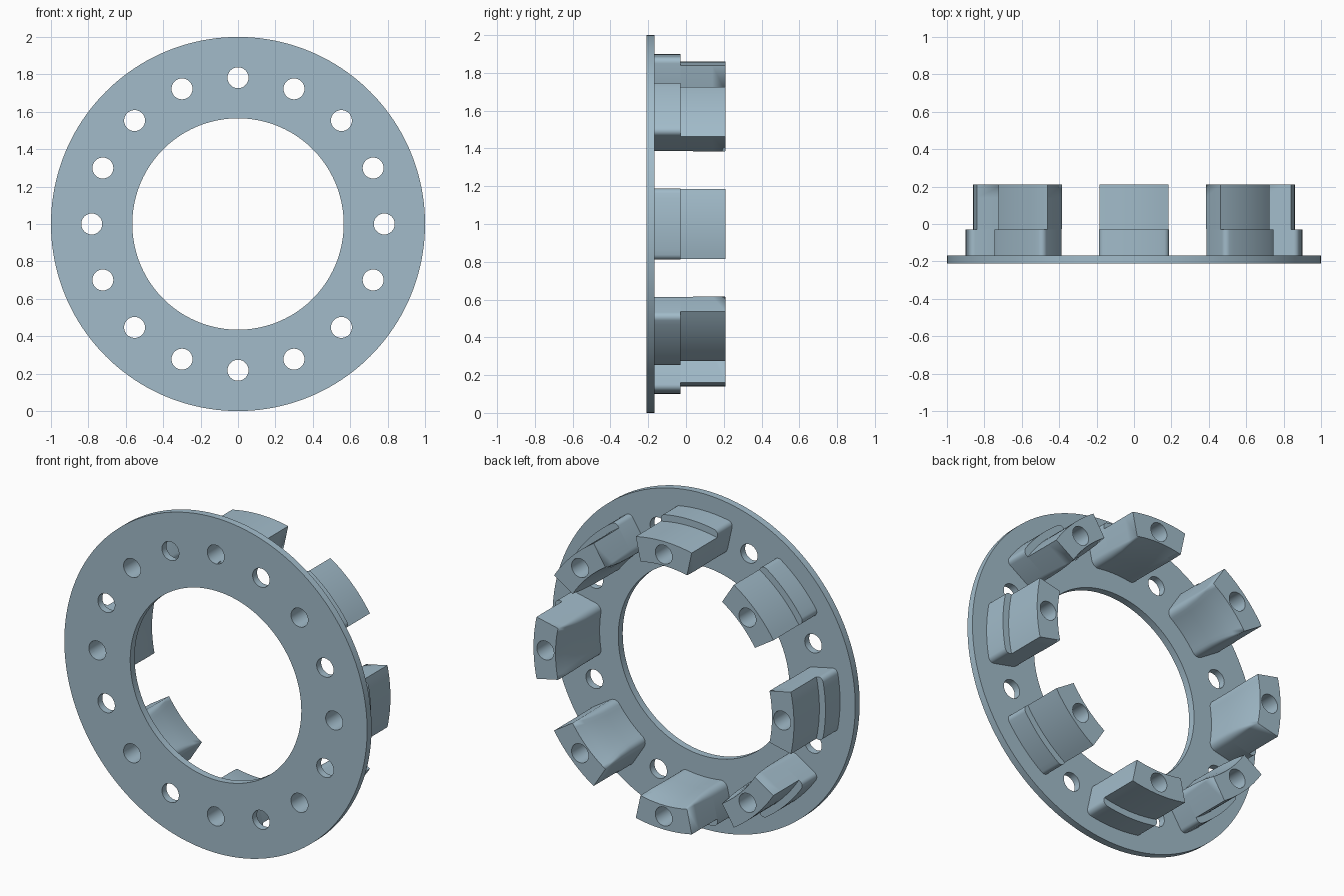
import bpy, bmesh, math
from math import sin, cos, pi, radians

if "Cube" in bpy.data.objects:
    bpy.data.objects.remove(bpy.data.objects["Cube"])

steel = bpy.data.materials.new("pale blue steel")
steel.diffuse_color = (0.36, 0.50, 0.59, 1)
steel.use_nodes = True
steel.node_tree.nodes["Principled BSDF"].inputs["Base Color"].default_value = steel.diffuse_color

CENTRE_Z = 1.0
HOLE_CIRCLE = 0.782
HALF_ANGLE = radians(12.4)


def polar(r, a, y):
    """Point on the ring: radius, angle about the y axis, depth."""
    return (r * cos(a), y, CENTRE_Z + r * sin(a))


def loft(name, sections, closed=False):
    """Join matching loops of points into a solid."""
    bm = bmesh.new()
    loops = [[bm.verts.new(p) for p in s] for s in sections]
    n = len(loops[0])
    pairs = list(zip(loops, loops[1:]))
    if closed:
        pairs.append((loops[-1], loops[0]))
    for a, b in pairs:
        for i in range(n):
            j = (i + 1) % n
            bm.faces.new((a[i], a[j], b[j], b[i]))
    if not closed:
        bm.faces.new(loops[0])
        bm.faces.new(loops[-1])
    bmesh.ops.remove_doubles(bm, verts=bm.verts, dist=1e-5)
    bmesh.ops.recalc_face_normals(bm, faces=bm.faces)
    me = bpy.data.meshes.new(name)
    bm.to_mesh(me)
    bm.free()
    me.materials.append(steel)
    ob = bpy.data.objects.new(name, me)
    bpy.context.collection.objects.link(ob)
    return ob


def lug_section(mid, y, ri, fi, ro, fo):
    """Ring segment with filleted inner (fi) and outer (fo) corners."""
    half = []
    for k in range(6):                      # inner arc from the middle outwards
        half.append((ri, (HALF_ANGLE - fi / (ri + fi)) * k / 6))
    for k in range(7):                      # inner corner
        t = pi / 2 * k / 6
        c = ri + fi
        half.append((c - fi * cos(t), HALF_ANGLE - fi / c + fi * sin(t) / c))
    for k in range(7):                      # outer corner
        t = pi / 2 * k / 6
        c = ro - fo
        half.append((c + fo * sin(t), HALF_ANGLE - fo / c + fo * cos(t) / c))
    for k in range(5, -1, -1):              # outer arc back to the middle
        half.append((ro, (HALF_ANGLE - fo / (ro - fo)) * k / 6))
    full = half + [(r, -a) for r, a in half[-2:0:-1]]
    return [polar(r, mid + a, y) for r, a in full]


# Flat flange ring
N = 160
flange = loft("flange_ring", [[polar(r, 2 * pi * i / N, y) for i in range(N)]
              for r, y in ((1, -0.21), (1, -0.168), (0.565, -0.168), (0.565, -0.21))],
              closed=True)
parts = [flange]

# Eight stepped lugs: wide foot, narrower shoulder, inner fillets fading to the tip
LUG = [(-0.169, 0.688, 0.042, 0.90, 0.03),
       (-0.030, 0.689, 0.040, 0.90, 0.03),
       (-0.030, 0.689, 0.040, 0.86, 0.0),
       (0.06, 0.693, 0.030, 0.86, 0.0),
       (0.14, 0.702, 0.015, 0.86, 0.0),
       (0.21, 0.715, 0.0, 0.86, 0.0)]
for i in range(8):
    mid = i * pi / 4
    parts.append(loft(f"lug_{i + 1}", [lug_section(mid, *s) for s in LUG]))

# Bolt holes through flange and lugs
for p in parts:
    bpy.context.view_layer.objects.active = p
    angles = [i * pi / 8 for i in range(16)] if p is flange else \
        [parts.index(p) * pi / 4 - pi / 4]
    cutters = []
    for a in angles:
        x, _, z = polar(HOLE_CIRCLE, a, 0)
        bpy.ops.mesh.primitive_cylinder_add(vertices=40, radius=0.056, depth=1,
                                            location=(x, 0, z), rotation=(pi / 2, 0, 0))
        cutters.append(bpy.context.object)
    for c in cutters:
        c.name = "hole_cutter"
        c.hide_render = True
        m = p.modifiers.new("hole", 'BOOLEAN')
        m.operation, m.solver, m.object = 'DIFFERENCE', 'EXACT', c
    bpy.ops.object.select_all(action='DESELECT')
    p.select_set(True)
    bpy.context.view_layer.objects.active = p
    for m in list(p.modifiers):
        bpy.ops.object.modifier_apply(modifier=m.name)
    for c in cutters:
        bpy.data.objects.remove(c)
    bpy.ops.object.shade_smooth_by_angle(angle=radians(30))
